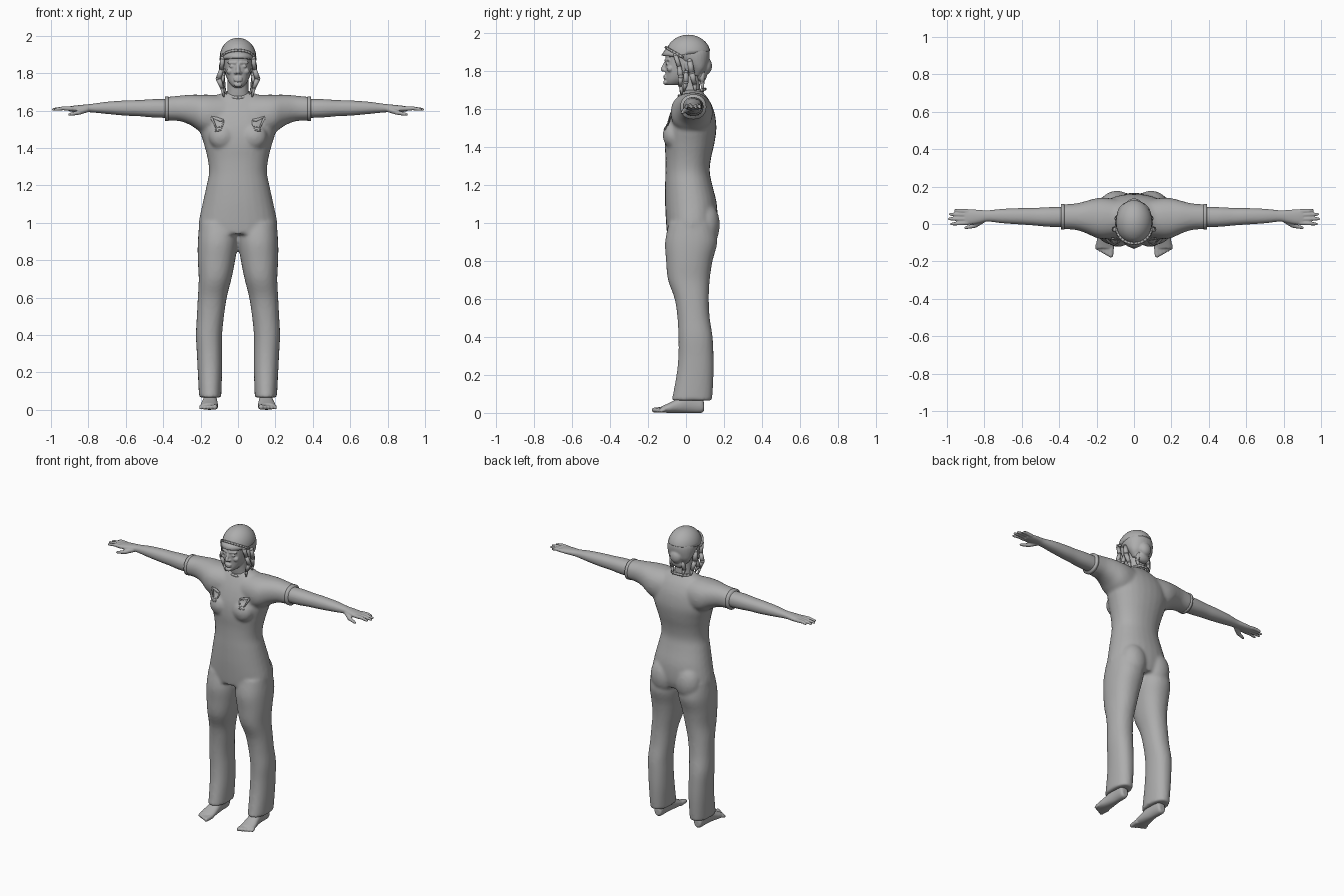
import bpy, bmesh, math
from mathutils import Vector, Matrix

if "Cube" in bpy.data.objects:
    bpy.data.objects.remove(bpy.data.objects["Cube"], do_unlink=True)

GREY = (0.42, 0.42, 0.42, 1.0)
grey = bpy.data.materials.new("plain grey")
grey.use_nodes = True
grey.diffuse_color = GREY
grey.node_tree.nodes["Principled BSDF"].inputs["Base Color"].default_value = GREY


def finish(name, bm, mirror=False, voxel=0, smooth=4):
    """Turn a bmesh into an object; voxel fuses its overlapping solids."""
    bmesh.ops.recalc_face_normals(bm, faces=bm.faces)
    mesh = bpy.data.meshes.new(name)
    bm.to_mesh(mesh)
    bm.free()
    mesh.materials.append(grey)
    for p in mesh.polygons:
        p.use_smooth = True
    ob = bpy.data.objects.new(name, mesh)
    bpy.context.collection.objects.link(ob)
    if mirror:
        ob.modifiers.new("Mirror", "MIRROR").use_mirror_merge = False
    if voxel:
        r = ob.modifiers.new("Fuse", "REMESH")
        r.mode, r.voxel_size, r.use_smooth_shade = "VOXEL", voxel, True
        s = ob.modifiers.new("Soften", "SMOOTH")
        s.factor, s.iterations = 0.5, smooth
    return ob


def loft(bm, axis, rings, power=2.2, sides=28, steps=4):
    """Rings are (position, a_min, a_max, b_min, b_max), splined along the axis."""
    fine = []
    for i in range(len(rings) - 1):
        q = [Vector(rings[max(0, min(len(rings) - 1, i + k))]) for k in (-1, 0, 1, 2)]
        for j in range(steps):
            t = j / steps
            fine.append(0.5 * (2 * q[1] + (q[2] - q[0]) * t
                               + (2 * q[0] - 5 * q[1] + 4 * q[2] - q[3]) * t * t
                               + (3 * q[1] - q[0] - 3 * q[2] + q[3]) * t ** 3))
    fine.append(Vector(rings[-1]))
    loops = []
    for p, a0, a1, b0, b1 in fine:
        loop = []
        for k in range(sides):
            c, s = math.cos(math.tau * k / sides), math.sin(math.tau * k / sides)
            a = (a0 + a1) / 2 + (a1 - a0) / 2 * math.copysign(abs(c) ** (2 / power), c)
            b = (b0 + b1) / 2 + (b1 - b0) / 2 * math.copysign(abs(s) ** (2 / power), s)
            loop.append(bm.verts.new({"z": (a, b, p), "x": (p, a, b), "y": (a, p, b)}[axis]))
        loops.append(loop)
    for l, m in zip(loops, loops[1:]):
        for k in range(sides):
            n = (k + 1) % sides
            bm.faces.new((l[k], l[n], m[n], m[k]))
    bm.faces.new(loops[0])
    bm.faces.new(loops[-1])


def ball(bm, centre, radii, tilt=0):
    m = Matrix.Translation(centre) @ Matrix.Rotation(tilt, 4, "X") @ Matrix.Diagonal((*radii, 1))
    return bmesh.ops.create_uvsphere(bm, u_segments=24, v_segments=14, radius=1, matrix=m)["verts"]


def limb(bm, points, radii):
    """Chain of tapered rods with round joints."""
    for p, r in zip(points, radii):
        ball(bm, p, (r, r, r))
    for p, q, r, s in zip(points, points[1:], radii, radii[1:]):
        p, q = Vector(p), Vector(q)
        m = Matrix.Translation((p + q) / 2) @ (q - p).to_track_quat("Z", "Y").to_matrix().to_4x4()
        bmesh.ops.create_cone(bm, cap_ends=True, segments=14, radius1=r, radius2=s,
                              depth=(q - p).length, matrix=m)


def upright(rows):
    return [(z, -w, w, y0, y1) for z, w, y0, y1 in rows]


# Shirt and trousers, fused into one garment
bm = bmesh.new()
loft(bm, "z", upright([
    (0.94, .205, -.10, .15), (1.0, .21, -.105, .165), (1.1, .19, -.11, .162),
    (1.2, .168, -.11, .138), (1.27, .155, -.108, .125), (1.34, .162, -.108, .132),
    (1.42, .182, -.112, .15), (1.5, .205, -.105, .16), (1.58, .20, -.082, .15),
    (1.64, .17, -.055, .125), (1.68, .12, -.03, .095), (1.70, .06, -.01, .08)]))
garment = [
    (1.0, .0, .206, -.09, .15), (.9, .0, .215, -.11, .165), (.8, .015, .215, -.105, .14),
    (.7, .035, .21, -.095, .125), (.6, .06, .215, -.06, .12), (.5, .075, .22, -.045, .125),
    (.4, .085, .225, -.04, .14), (.3, .085, .22, -.04, .145), (.2, .085, .215, -.05, .145),
    (.065, .09, .208, -.075, .138)]
loft(bm, "z", garment)
loft(bm, "x", [
    (.06, -.07, .13, 1.46, 1.68), (.15, -.08, .14, 1.47, 1.685), (.2, -.075, .138, 1.485, 1.685),
    (.25, -.052, .125, 1.52, 1.685), (.31, -.032, .11, 1.543, 1.68), (.388, -.027, .105, 1.547, 1.672)])
ball(bm, (.085, -.07, 1.46), (.07, .052, .07))
ball(bm, (.092, .10, .99), (.09, .078, .12))
clothes = finish("shirt_and_trousers", bm, True, .01, 5)

# Sleeve cuffs, thin bands around the sleeve ends
bm = bmesh.new()
loft(bm, "x", [(.372, -.03, .107, 1.545, 1.675), (.39, -.03, .107, 1.544, 1.675)], steps=1)
finish("sleeve_cuffs", bm, True)

# Round collar
bm = bmesh.new()
pts = [(.068 * math.cos(a), .032 + .068 * math.sin(a), 1.685 + .018 * math.sin(a))
       for a in (math.tau * k / 20 for k in range(21))]
limb(bm, pts, [.008] * 21)
finish("collar", bm)

# Arms with hands
bm = bmesh.new()
loft(bm, "x", [
    (.35, -.015, .092, 1.56, 1.66), (.45, -.015, .09, 1.563, 1.661), (.53, -.008, .086, 1.57, 1.656),
    (.6, -.003, .085, 1.573, 1.654), (.7, .004, .081, 1.582, 1.647), (.78, .013, .073, 1.59, 1.636),
    (.82, .006, .075, 1.592, 1.632), (.87, -.003, .078, 1.592, 1.627), (.905, -.003, .076, 1.597, 1.622)])
for y0, y1, tip in ((.068, .073, .955), (.048, .052, .982), (.027, .027, .988), (.006, .0, .975)):
    limb(bm, [(.89, y0, 1.61), (.935, (y0 + y1) / 2, 1.612), (tip, y1, 1.606)], (.012, .0105, .008))
limb(bm, [(.81, .02, 1.605), (.85, -.008, 1.59), (.9, -.02, 1.579)], (.016, .013, .008))
finish("arms", bm, True, .0045, 3)

# Bare feet with toes
bm = bmesh.new()
loft(bm, "y", [
    (.095, .13, .17, .012, .05), (.08, .12, .18, .0, .09), (.02, .115, .183, .0, .11),
    (-.04, .11, .19, .0, .078), (-.09, .107, .2, .0, .052), (-.13, .11, .2, .002, .034)])
for k in range(5):
    x, r = .122 + .0185 * k, .014 - .0012 * k
    limb(bm, [(x, -.115, .017), (x + .002, -.166 + .009 * k, r + .001)], (r + .002, r))
finish("feet", bm, True, .005, 3)

# Neck, head and face
bm = bmesh.new()
loft(bm, "z", upright([(1.64, .075, -.025, .09), (1.7, .058, -.035, .075), (1.79, .055, -.045, .07)]))
loft(bm, "z", upright([
    (1.724, .022, -.098, -.04), (1.735, .036, -.106, -.01), (1.755, .051, -.108, .02),
    (1.785, .064, -.108, .06), (1.82, .071, -.11, .088), (1.86, .075, -.108, .1),
    (1.9, .076, -.108, .105), (1.95, .062, -.08, .088), (1.975, .035, -.045, .05)]))
limb(bm, [(0, -.103, 1.85), (0, -.122, 1.807)], (.008, .012))
ball(bm, (0, -.108, 1.738), (.022, .012, .013))
for z in (1.772, 1.761):
    ball(bm, (0, -.11, z), (.024, .009, .006))
for s in (-1, 1):
    ball(bm, (s * .013, -.112, 1.802), (.009, .009, .008))
    ball(bm, (s * .031, -.1, 1.836), (.016, .007, .008))
    limb(bm, [(s * .012, -.107, 1.855), (s * .05, -.093, 1.856)], (.007, .006))
    ball(bm, (s * .042, -.083, 1.81), (.02, .018, .018))
    ball(bm, (s * .078, .012, 1.825), (.009, .02, .032))
finish("head", bm, False, .0042, 2)

# Hair around the back and sides of the skull, with a low knot
bm = bmesh.new()
loft(bm, "z", upright([
    (1.775, .055, .03, .085), (1.81, .077, .015, .11), (1.85, .09, -.035, .122),
    (1.89, .094, -.07, .125), (1.92, .085, -.075, .118)]))
ball(bm, (0, .105, 1.825), (.042, .032, .045))
ball(bm, (0, .08, 1.775), (.05, .03, .035))
finish("hair", bm, False, .006, 2)

# Loose strands hanging beside the face, to the shoulders
bm = bmesh.new()
limb(bm, [(.082, -.055, 1.88), (.088, -.035, 1.82), (.104, -.028, 1.77), (.085, -.03, 1.72),
          (.075, -.02, 1.67)], (.012, .012, .015, .010, .004))
limb(bm, [(.086, .02, 1.85), (.088, .03, 1.79), (.078, .045, 1.73), (.068, .05, 1.685)],
     (.014, .016, .012, .005))
limb(bm, [(.08, 0, 1.79), (.09, .0, 1.74), (.062, -.01, 1.69)], (.012, .013, .004))
limb(bm, [(.03, .085, 1.8), (.045, .085, 1.74), (.035, .09, 1.69)], (.014, .012, .004))
finish("hair_strands", bm, True)

# Soft cap: dome cut along a slanted rim, rim band and short peak
bm = bmesh.new()
ball(bm, (0, .012, 1.885), (.098, .118, .104))
bmesh.ops.bisect_plane(bm, geom=bm.verts[:] + bm.edges[:] + bm.faces[:], clear_inner=True,
                       plane_co=(0, 0, 1.885), plane_no=(0, -.15, 1))
bmesh.ops.holes_fill(bm, edges=[e for e in bm.edges if e.is_boundary])
finish("cap_dome", bm)

bm = bmesh.new()
arc = [math.pi * k / 16 for k in range(17)]
limb(bm, [(.093 * math.cos(a), -.02 - .085 * math.sin(a), 1.872 + .05 * math.sin(a)) for a in arc],
     [.007] * 17)
finish("cap_rim", bm)

bm = bmesh.new()
rows = [[bm.verts.new(((.088 - .006 * k) * math.cos(a), -.035 - (.07 + .012 * k) * math.sin(a),
                       1.868 + (.05 - .018 * k) * math.sin(a))) for a in arc] for k in range(3)]
for r, s in zip(rows, rows[1:]):
    for k in range(16):
        bm.faces.new((r[k], r[k + 1], s[k + 1], s[k]))
finish("cap_peak", bm).modifiers.new("Thickness", "SOLIDIFY").thickness = .006

# Small raised trim on each side of the chest
bm = bmesh.new()
for x, z, w, h in ((0, .032, .05, .01), (0, -.03, .036, .01), (0, .004, .026, .008),
                   (-.026, .018, .009, .026), (.026, .018, .009, .026),
                   (-.02, -.02, .008, .024), (.02, -.02, .008, .024)):
    m = Matrix.Translation((.112 + x, -.13, 1.53 + z)) @ Matrix.Rotation(math.pi / 2, 4, "X")
    bmesh.ops.create_grid(bm, x_segments=2, y_segments=2, size=.5, matrix=m @ Matrix.Diagonal((w, h, 1, 1)))
trim = finish("chest_trim", bm, True)
wrap = trim.modifiers.new("Lay on cloth", "SHRINKWRAP")
wrap.target, wrap.offset, wrap.wrap_mode = clothes, .003, "ABOVE_SURFACE"
trim.modifiers.new("Thickness", "SOLIDIFY").thickness = .004
